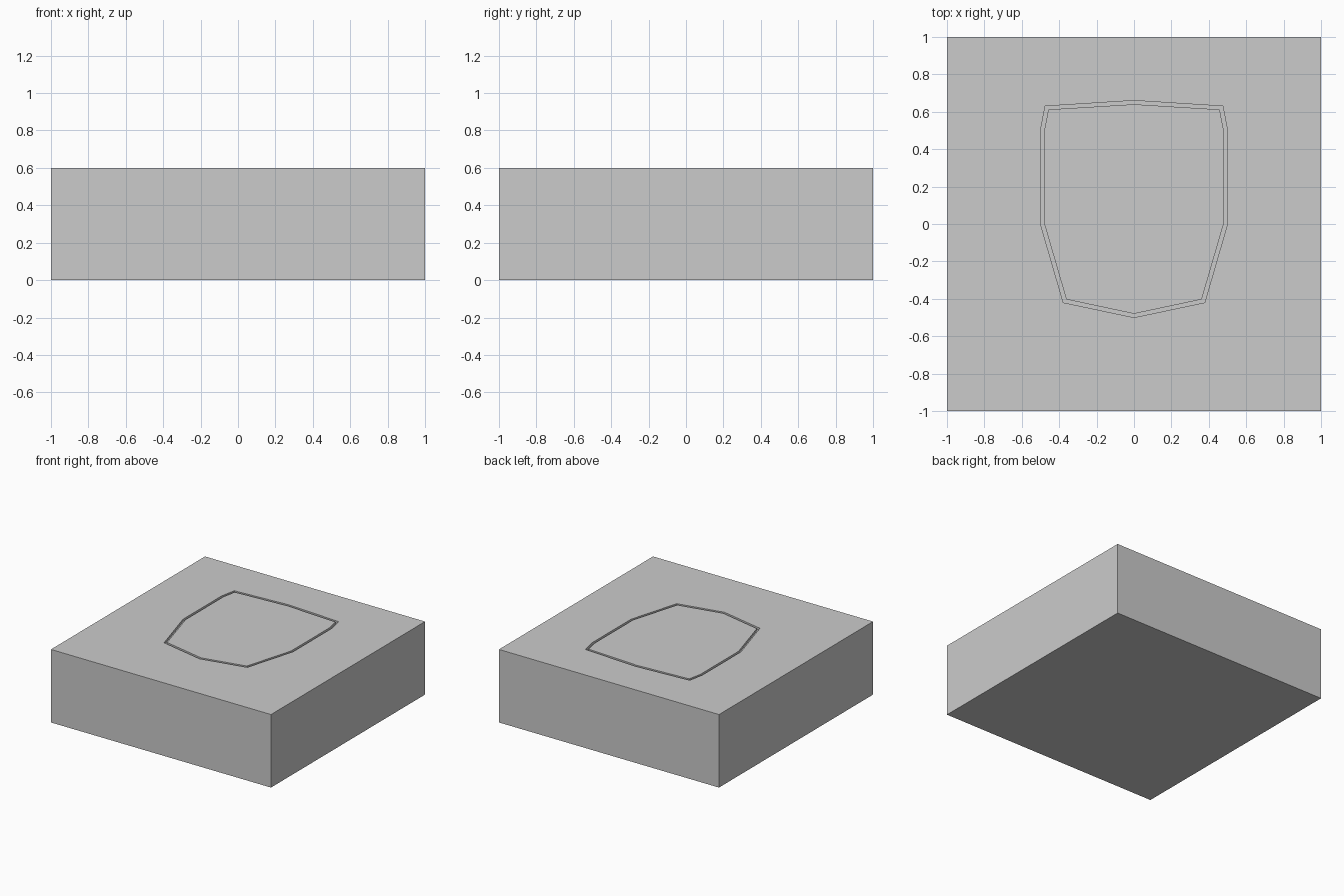
import bpy, bmesh

if "Cube" in bpy.data.objects:
    bpy.data.objects.remove(bpy.data.objects["Cube"])

# slab
bpy.ops.mesh.primitive_cube_add(size=1, location=(0, 0, 0.3))
slab = bpy.context.object
slab.name = "slab"
slab.scale = (2, 2, 0.6)
bpy.ops.object.transform_apply(location=True, scale=True)


def mirrored(half):
    # half runs from top centre to bottom centre on the right side
    return half + [(-x, y) for x, y in half[-2:0:-1]]


outer = mirrored([(0, 0.66), (0.475, 0.63), (0.5, 0.5), (0.5, 0), (0.378, -0.42), (0, -0.5)])
inner = mirrored([(0, 0.64), (0.458, 0.612), (0.48, 0.498), (0.48, 0.003), (0.362, -0.403), (0, -0.48)])

# shield-shaped ring that carves the groove
DEPTH = 0.02
bm = bmesh.new()
rings = [[bm.verts.new((x, y, z)) for x, y in loop]
         for loop, z in ((outer, 0.6 - DEPTH), (outer, 0.7), (inner, 0.7), (inner, 0.6 - DEPTH))]
n = len(outer)
for a, b in zip(rings, rings[1:] + rings[:1]):
    for i in range(n):
        j = (i + 1) % n
        bm.faces.new((a[i], a[j], b[j], b[i]))
bmesh.ops.recalc_face_normals(bm, faces=bm.faces)
mesh = bpy.data.meshes.new("groove_cutter")
bm.to_mesh(mesh)
bm.free()
cutter = bpy.data.objects.new("groove_cutter", mesh)
bpy.context.collection.objects.link(cutter)
cutter.hide_render = True

# carve the groove and drop the cutter
mod = slab.modifiers.new("groove", 'BOOLEAN')
mod.operation = 'DIFFERENCE'
mod.solver = 'EXACT'
mod.object = cutter
bpy.context.view_layer.objects.active = slab
bpy.ops.object.modifier_apply(modifier=mod.name)
bpy.data.objects.remove(cutter)
